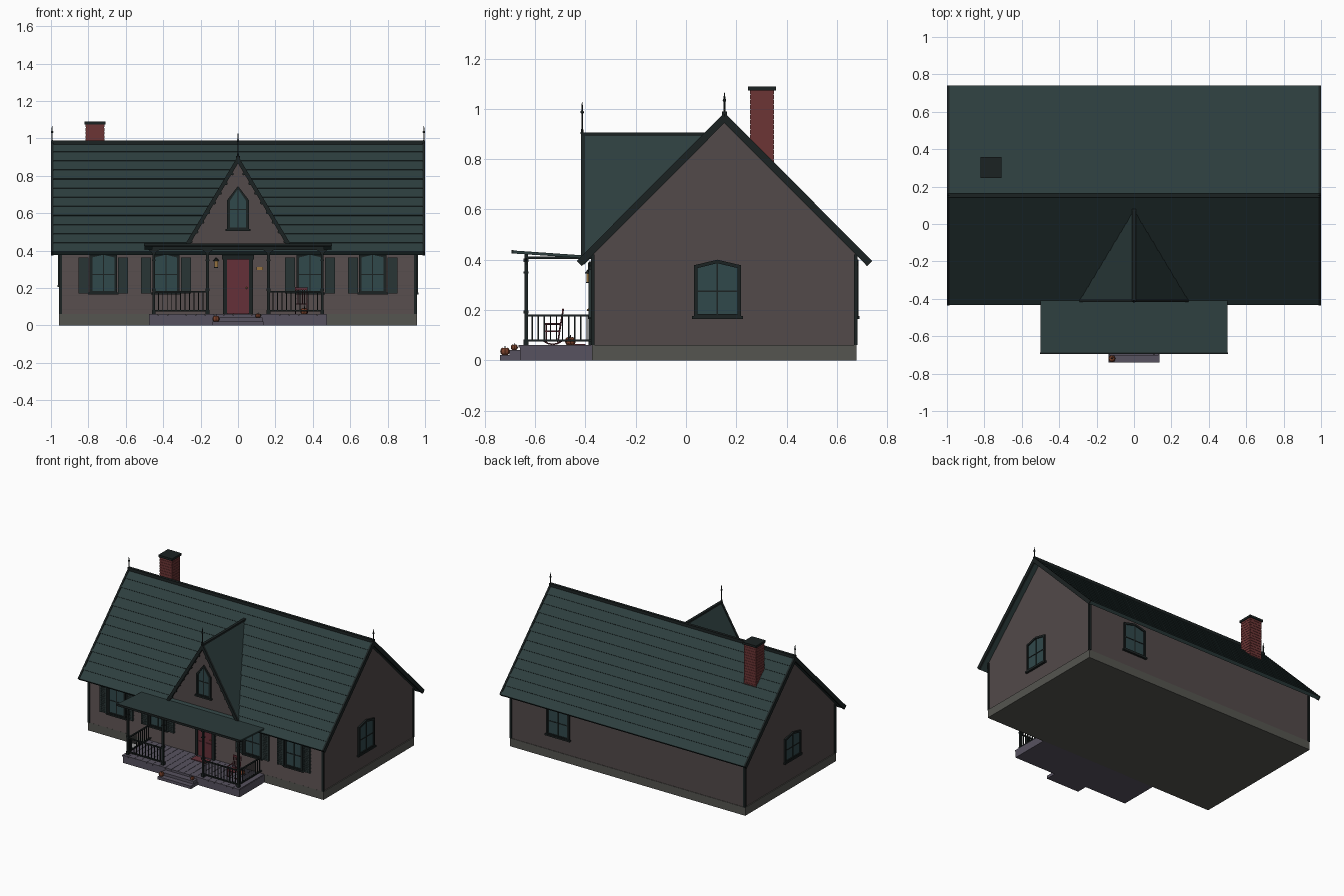
import bpy, bmesh, math
from mathutils import Matrix, Vector

if "Cube" in bpy.data.objects:
    bpy.data.objects.remove(bpy.data.objects["Cube"])

COL = dict(wall=(.085, .068, .068), roof=(.026, .048, .048), trim=(.011, .016, .016),
           brick=(.15, .035, .035), stone=(.09, .09, .08), deck=(.095, .085, .115),
           glass=(.03, .065, .07), door=(.13, .03, .04), shutter=(.022, .035, .035),
           pumpkin=(.2, .055, .025), brass=(.3, .17, .05))
MAT = {}
for k, c in COL.items():
    MAT[k] = bpy.data.materials.new(k)
    MAT[k].diffuse_color = (*c, 1)


def frame(x, y, deg):
    """Local (u, outward depth, height) to world; 0 deg faces the front."""
    return Matrix.Translation((x, y, 0)) @ Matrix.Rotation(math.radians(deg), 4, 'Z')


FRONT, ACROSS = frame(0, 0, 0), frame(0, 0, 90)   # ACROSS: u = world y, depth = world x


class Part:
    def __init__(self, name, mat):
        self.name, self.mat, self.bm = name, mat, bmesh.new()

    def prism(self, pts, d0, d1, M=FRONT):
        a, b = [[self.bm.verts.new(M @ Vector((u, -d, v))) for u, v in pts] for d in (d0, d1)]
        self.bm.faces.new(a)
        self.bm.faces.new(b[::-1])
        for i in range(len(a)):
            j = (i + 1) % len(a)
            self.bm.faces.new((a[i], a[j], b[j], b[i]))

    def box(self, x0, x1, y0, y1, z0, z1, M=FRONT):
        self.prism([(x0, z0), (x1, z0), (x1, z1), (x0, z1)], -y0, -y1, M)

    def rod(self, p, q, r, r2=None, seg=8):
        p, q = Vector(p), Vector(q)
        m = Matrix.Translation((p + q) / 2) @ (q - p).to_track_quat('Z', 'Y').to_matrix().to_4x4()
        bmesh.ops.create_cone(self.bm, cap_ends=True, segments=seg, radius1=r,
                              radius2=r if r2 is None else r2, depth=(q - p).length, matrix=m)

    def ball(self, p, r, sz=1, seg=12):
        bmesh.ops.create_uvsphere(self.bm, u_segments=seg, v_segments=8, radius=r,
                                  matrix=Matrix.Translation(p) @ Matrix.Diagonal((1, 1, sz, 1)))

    def done(self):
        bmesh.ops.recalc_face_normals(self.bm, faces=self.bm.faces[:])
        me = bpy.data.meshes.new(self.name)
        self.bm.to_mesh(me)
        self.bm.free()
        ob = bpy.data.objects.new(self.name, me)
        bpy.context.collection.objects.link(ob)
        me.materials.append(MAT[self.mat])


# House body: foundation, gabled walls, front siding, corner boards
YF, YB, RY, RZ = -.37, .675, .153, .975
p = Part('foundation', 'stone'); p.box(-.957, .957, YF - .003, YB + .003, 0, .06); p.done()
p = Part('walls', 'wall')
p.prism([(YF, .06), (YB, .06), (YB, .435), (RY, .96), (YF, .435)], -.95, .95, ACROSS)
p.done()
p = Part('front_siding', 'wall')
for i in range(14):
    z = .062 + i * .025
    p.prism([(YF, z), (YF - .006, z), (YF - .001, z + .024), (YF, z + .024)], -.945, .945, ACROSS)
p.done()
p = Part('corner_boards', 'trim')
for x in (-1, 1):
    for y in (YF, YB):
        p.box(x * .95 - .008, x * .95 + .008, y - .007, y + .007, .06, .42)
p.done()

# Main roof: slab, overlapping shingle courses, gable edge boards, ridge
rs, tr = Part('roof_shingles', 'roof'), Part('roof_edges', 'trim')
RUN, DROP, N = .583, .585, 12
for s in (-1, 1):
    def at(t, off):
        return (RY + s * (RUN * t + .707 * off), RZ - DROP * t + .707 * off)
    rs.prism([at(0, 0), at(1, 0), at(1, -.018), at(0, -.018)], -.99, .99, ACROSS)
    for i in range(N):
        a, b = i / N, (i + 1) / N
        rs.prism([at(a, 0), at(b, 0), at(b, .006), at(a, .001)], -.99, .99, ACROSS)
    for x in (-1, 1):
        tr.prism([at(0, .007), at(1, .007), at(1, -.022), at(0, -.022)], x * .986, x * .999, ACROSS)
tr.box(-.999, .999, RY - .01, RY + .01, RZ - .01, RZ + .014)
rs.done(); tr.done()

# Front cross gable: wall, roof panels, edge boards with drops, ridge cap
GY, AZ, EX, EZ = -.413, .9, .3, .4
p = Part('gable_wall', 'wall'); p.prism([(-.28, .41), (.28, .41), (0, .88)], .36, .393); p.done()
roof, edge = Part('gable_roof', 'roof'), Part('gable_edge_boards', 'trim')
for s in (-1, 1):
    pts = [(0, GY, AZ), (0, .085, AZ), (s * EX, -.405, EZ), (s * EX, GY, EZ)]
    vs = [roof.bm.verts.new((x, y, z - o)) for o in (0, .02) for x, y, z in pts]
    for f in ((0, 1, 2, 3), (4, 5, 6, 7), (0, 1, 5, 4), (1, 2, 6, 5), (2, 3, 7, 6), (3, 0, 4, 7)):
        roof.bm.faces.new([vs[i] for i in f])
    edge.prism([(0, AZ + .006), (s * EX, EZ + .004), (s * (EX - .022), EZ), (0, AZ - .034)], .402, .418)
    for i in range(1, 9):
        t = i / 9
        x, z = s * (EX - .018) * t, AZ - .034 - (AZ - .034 - EZ) * t
        edge.rod((x, -.416, z - .004), (x, -.406, z - .004), .008)
edge.box(-.01, .01, GY, .08, AZ - .008, AZ + .006)
roof.done(); edge.done()

# Finials
p = Part('finials', 'trim')
for x, y, z, h in ((-.994, RY, .97, .095), (.994, RY, .97, .095), (0, GY, .9, .128)):
    p.rod((x, y, z), (x, y, z + h * .8), .0035)
    p.rod((x, y, z + h * .8), (x, y, z + h), .0035, .001)
    p.ball((x, y, z + h * .68), .007)
    p.rod((x, y, z), (x, y, z + .02), .007, .004)
p.done()

# Chimney
p = Part('chimney', 'brick')
p.box(-.813, -.717, .257, .348, .72, 1.075)
for i in range(17):
    z = .74 + i * .02
    p.box(-.815, -.715, .255, .35, z, z + .016)
p.done()
p = Part('chimney_cap', 'trim'); p.box(-.821, -.709, .247, .358, 1.073, 1.089); p.done()


# Windows
def inset(pts, t):
    us, vs = [q[0] for q in pts], [q[1] for q in pts]
    cu, cv = (min(us) + max(us)) / 2, (min(vs) + max(vs)) / 2
    hu, hv = max(us) - cu, max(vs) - cv
    return [(cu + (u - cu) * (1 - t / hu), cv + (v - cv) * (1 - t / hv)) for u, v in pts]


def window(name, M, w, z0, zs, z1, shutters=False, mid=None):
    out = [(-w, z0), (w, z0), (w, zs), (0, z1), (-w, zs)]
    inn = inset(out, .014)
    g = Part(name + '_glass', 'glass'); g.prism(inn, -.002, .005, M); g.done()
    f = Part(name + '_frame', 'trim')
    for i in range(5):
        j = (i + 1) % 5
        f.prism([out[i], out[j], inn[j], inn[i]], -.002, .012, M)
    m = mid or (z0 + zs) / 2
    f.box(-.003, .003, -.008, .002, z0, z1 - .012, M)
    f.box(-w + .01, w - .01, -.008, .002, m - .003, m + .003, M)
    f.box(-w - .008, w + .008, -.016, .002, z0 - .006, z0 + .006, M)
    f.done()
    if shutters:
        s = Part(name + '_shutters', 'shutter')
        for c in (-w - .033, w + .033):
            s.box(c - .027, c + .027, -.01, .002, z0, .362, M)
            for e in (-.022, .022):
                s.box(c + e - .005, c + e + .005, -.014, -.01, z0, .362, M)
            for i in range(14):
                z = z0 + .006 + i * .0132
                s.box(c - .017, c + .017, -.0135, -.01, z, z + .007, M)
        s.done()


for i, x in enumerate((-.72, -.385, .385, .72)):
    window(f'front_window_{i + 1}', frame(x, YF - .004, 0), .073, .17, .375, .392, True)
window('right_window', frame(.95, .125, 90), .093, .17, .378, .4)
window('left_window', frame(-.95, .125, -90), .093, .21, .385, .405)
window('back_window', frame(.565, YB, 180), .093, .17, .378, .4)
window('gable_window', frame(0, -.393, 0), .058, .51, .67, .745, mid=.62)

# Door with frame and panels, doormat
p = Part('door', 'door')
p.box(-.058, .058, -.38, YF, .06, .352)
for x in (-.028, .028):
    for z0, z1 in ((.085, .17), (.19, .33)):
        p.box(x - .02, x + .02, -.385, -.38, z0, z1)
p.done()
p = Part('door_frame', 'trim')
for s in (-1, 1):
    p.box(s * .069 - .011, s * .069 + .011, -.388, YF, .06, .37)
p.box(-.085, .085, -.39, YF, .352, .388)
p.done()
p = Part('door_fittings', 'brass')
p.ball((.045, -.389, .2), .005)
p.box(.1, .134, -.382, YF, .296, .312)
p.done()
p = Part('doormat', 'door'); p.box(-.06, .06, -.46, -.4, .06, .065); p.done()

# Wall lantern
p = Part('lantern_glass', 'brass'); p.box(-.126, -.108, -.396, -.379, .312, .345); p.done()
p = Part('lantern_frame', 'trim')
p.box(-.128, -.106, -.398, -.377, .307, .312)
p.rod((-.117, -.3875, .345), (-.117, -.3875, .363), .016, .002)
p.box(-.12, -.114, -.388, YF, .353, .358)
p.done()

# Porch deck, steps
p = Part('porch_deck', 'deck')
p.box(-.475, .475, -.66, YF, 0, .054)
for i in range(19):
    p.box(-.475 + i * .05, -.427 + i * .05, -.666, YF, .05, .06)
p.done()
p = Part('steps', 'deck')
p.box(-.135, .135, -.74, -.66, 0, .021)
p.box(-.13, .13, -.703, -.66, .02, .041)
p.done()

# Porch roof and beams
p = Part('porch_roof', 'roof')
p.prism([(-.692, .425), (-.405, .406), (-.405, .417), (-.692, .437)], -.5, .5, ACROSS)
p.done()
p = Part('porch_beams', 'trim')
p.box(-.46, .46, -.643, -.628, .402, .421)
for x in (-.45, .45):
    p.box(x - .007, x + .007, -.643, YF, .402, .412)
p.prism([(-.694, .424), (-.686, .424), (-.686, .439), (-.694, .439)], -.502, .502, ACROSS)
p.done()

# Porch posts with collars and small brackets
p = Part('porch_posts', 'trim')
for x in (-.45, -.163, .163, .45):
    p.box(x - .007, x + .007, -.643, -.629, .06, .41)
    for z, h in ((.06, .022), (.185, .012), (.345, .008), (.39, .015)):
        p.box(x - .01, x + .01, -.646, -.626, z, z + h)
    for s in (-1, 1):
        p.prism([(x, .405), (x + s * .032, .405), (x + s * .013, .392), (x, .365)], .633, .639)
p.done()

# Railings
p = Part('railings', 'trim')
for s in (-1, 1):
    for z in (.075, .175):
        p.box(min(s * .163, s * .45), max(s * .163, s * .45), -.641, -.631, z, z + .008)
        p.box(s * .45 - .005, s * .45 + .005, -.636, YF, z, z + .008)
    for i in range(1, 12):
        x = s * (.163 + .287 * i / 12)
        p.box(x - .0025, x + .0025, -.6385, -.6335, .075, .18)
    for i in range(1, 11):
        y = -.636 + .266 * i / 11
        p.box(s * .45 - .0025, s * .45 + .0025, y - .0025, y + .0025, .075, .18)
p.done()

# Rocking chair
p = Part('rocking_chair', 'door')
cx = .338
for s in (-1, 1):
    x = cx + s * .03
    pts = [(x, -.53 + .055 * math.sin(a), .118 - .055 * math.cos(a)) for a in (-.75, -.35, 0, .35, .75)]
    for a, b in zip(pts, pts[1:]):
        p.rod(a, b, .003)
    p.rod((x, -.555, .07), (x, -.557, .145), .003)
    p.rod((x, -.51, .07), (x, -.488, .205), .003)
    p.rod((x, -.562, .145), (x, -.498, .145), .004)
p.box(cx - .034, cx + .034, -.562, -.503, .112, .118)
for i in range(4):
    p.rod((cx - .018 + i * .012, -.504, .115), (cx - .018 + i * .012, -.489, .198), .003)
p.box(cx - .033, cx + .033, -.493, -.487, .19, .203)
p.done()

# Pumpkins with stems
p, q = Part('pumpkins', 'pumpkin'), Part('pumpkin_stems', 'trim')
for x, y, z, r in ((-.118, -.72, .021, .019), (.107, -.683, .041, .014), (.354, -.46, .06, .021)):
    for i in range(8):
        a = i * math.pi / 4
        p.ball((x + r * .45 * math.cos(a), y + r * .45 * math.sin(a), z + r * .75), r * .55, 1.4, 8)
    q.rod((x, y, z + r * 1.3), (x + .002, y, z + r * 1.9), r * .17, r * .1, 6)
p.done(); q.done()

for m in bpy.data.materials:
    if m.users and not m.is_grease_pencil:
        m.use_nodes = True
        m.node_tree.nodes["Principled BSDF"].inputs["Base Color"].default_value = m.diffuse_color
